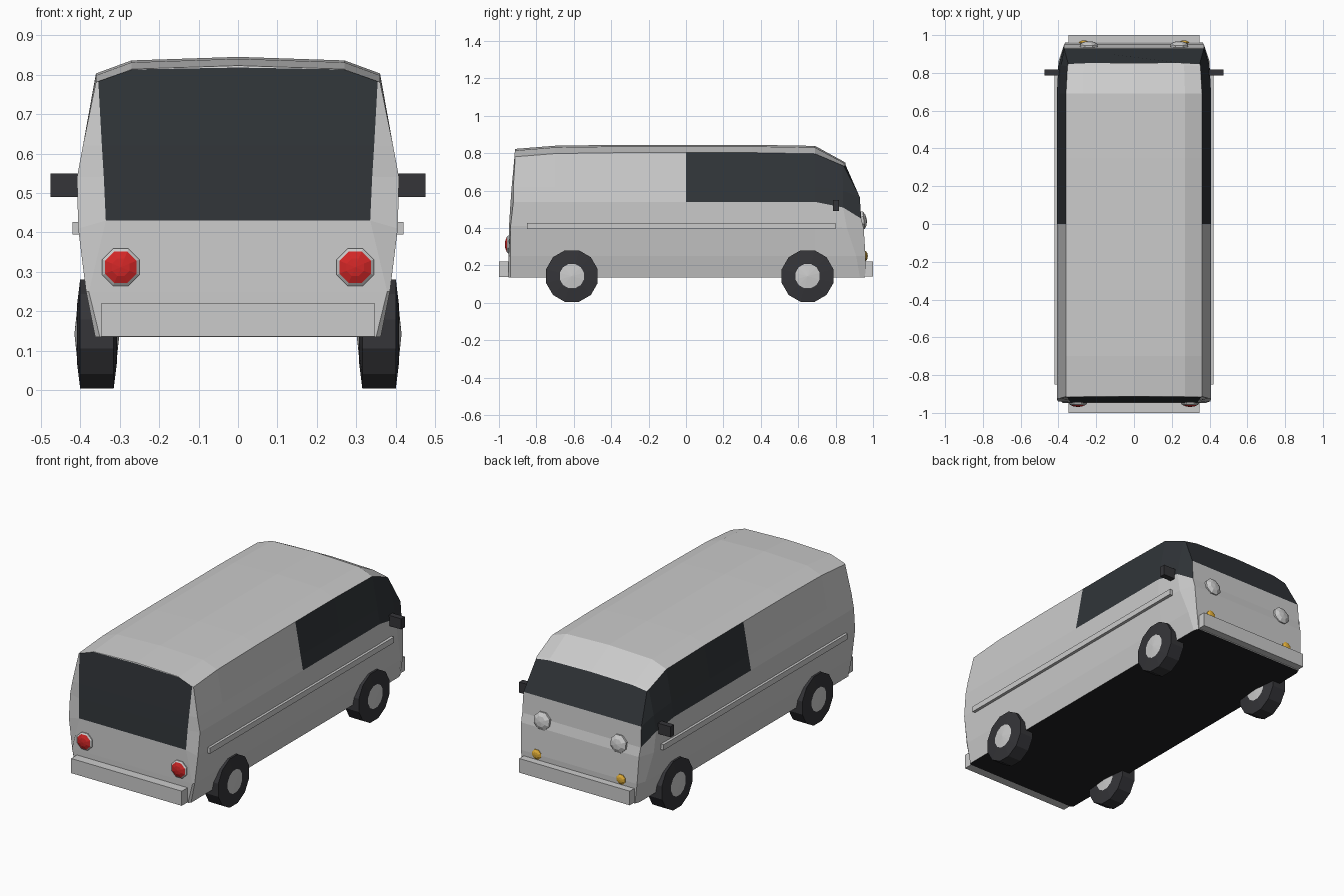
import bpy, bmesh, math
from mathutils import Matrix, Vector

if "Cube" in bpy.data.objects:
    bpy.data.objects.remove(bpy.data.objects["Cube"])


def mat(name, r, g, b):
    m = bpy.data.materials.new(name)
    m.diffuse_color = (r, g, b, 1)
    m.use_nodes = True
    m.node_tree.nodes["Principled BSDF"].inputs["Base Color"].default_value = m.diffuse_color
    return m


PAINT = mat("paint", .8, .8, .8)
GLASS = mat("glass", .03, .035, .04)
BLACK = mat("underside_black", .015, .015, .016)
RUBBER = mat("rubber", .035, .035, .04)
RED = mat("red_lens", .65, .02, .02)
AMBER = mat("amber_lens", .75, .42, .04)


def finish(bm, name, *mats):
    bmesh.ops.recalc_face_normals(bm, faces=bm.faces[:])
    me = bpy.data.meshes.new(name)
    bm.to_mesh(me)
    bm.free()
    for m in mats:
        me.materials.append(m)
    ob = bpy.data.objects.new(name, me)
    bpy.context.collection.objects.link(ob)
    return ob


def box(name, lo, hi, *mats):
    lo, hi = Vector(lo), Vector(hi)
    bm = bmesh.new()
    bmesh.ops.create_cube(bm, size=1)
    bmesh.ops.scale(bm, vec=hi - lo, verts=bm.verts)
    bmesh.ops.translate(bm, vec=(lo + hi) / 2, verts=bm.verts)
    return finish(bm, name, *mats)


def lathe(name, profile, sides, origin, axis, *mats):
    """Spin (radius, offset) pairs around an axis; zero radius closes to a point."""
    bm = bmesh.new()
    rings = []
    for r, h in profile:
        n = sides if r else 1
        rings.append([bm.verts.new((r * math.cos((i + .5) * math.tau / sides),
                                    r * math.sin((i + .5) * math.tau / sides), h))
                      for i in range(n)])
    for a, b in zip(rings, rings[1:]):
        for i in range(sides):
            j = (i + 1) % sides
            quad = [a[i % len(a)], a[j % len(a)], b[j % len(b)], b[i % len(b)]]
            bm.faces.new(list(dict.fromkeys(quad)))
    rot = Vector((0, 0, 1)).rotation_difference(Vector(axis)).to_matrix().to_4x4()
    bm.transform(Matrix.Translation(origin) @ rot)
    return finish(bm, name, *mats)


# Body half sections, from the sill up to the roof centre
side = [(.362, .135), (.385, .25), (.405, .41), (.408, .54),
        (.393, .62), (.36, .803), (.27, .836), (0, .845)]


def section(y, drop):
    return [(x, y, z - (drop if z > .7 else 0)) for x, z in side]


rear_cap = [(.35, -.948, .135), (.378, -.948, .25), (.335, -.945, .43), (.34, -.938, .54),
            (.345, -.932, .62), (.354, -.917, .783), (.268, -.915, .813), (0, -.914, .818)]
rear = [(x, y - (.025 if z < .5 else .01 if z < .7 else 0), z)
        for x, y, z in section(-.913, .022)]
cab = [(.36, .93, .135), (.383, .91, .25), (.40, .86, .40), (.40, .84, .51),
       (.386, .84, .60), (.352, .836, .735), (.265, .84, .75), (0, .842, .756)]
front_cap = [(.35, .958, .135), (.365, .96, .25), (.37, .95, .40), (.372, .937, .45),
             (.37, .929, .565), (.348, .847, .728), (.262, .851, .742), (0, .853, .748)]
stations = [rear_cap, rear, section(-.7, .005), section(-.35, 0), section(0, 0),
            section(.35, 0), section(.69, .006), cab, front_cap]

# Body shell, with glass assigned to the cab sides, windscreen and rear window
bm = bmesh.new()
rings = [[bm.verts.new(p) for p in s] +
         [bm.verts.new((-x, y, z)) for x, y, z in s[-2::-1]] for s in stations]
for s, (a, b) in enumerate(zip(rings, rings[1:])):
    for k in range(15):
        j = (k + 1) % 15
        f = bm.faces.new((a[k], a[j], b[j], b[k]))
        if k == 14:
            f.material_index = 2
        elif s >= 4 and min(k, 13 - k) in (3, 4):
            f.material_index = 1
for ring, first_glass in ((rings[0], 2), (rings[-1], 4)):
    for k in range(4):
        f = bm.faces.new((ring[k], ring[k + 1], ring[13 - k], ring[14 - k]))
        f.material_index = int(k >= first_glass)
    bm.faces.new(ring[4:11]).material_index = 1
finish(bm, "van_body", PAINT, GLASS, BLACK)

# Bumpers
box("rear_bumper", (-.347, -1, .137), (.347, -.94, .22))
box("front_bumper", (-.347, .935, .14), (.347, 1, .22))

for s, tag in ((-1, "left"), (1, "right")):
    # Side trim and door mirror
    box(tag + "_side_trim", (min(s * .39, s * .42), -.85, .395),
        (max(s * .39, s * .42), .80, .427))
    box(tag + "_mirror", (min(s * .39, s * .475), .785, .49),
        (max(s * .39, s * .475), .818, .55), RUBBER)
    # Wheels: tyre plus shallow conical hubs on both faces
    for end, y in (("rear", -.61), ("front", .65)):
        c = (s * .3575, y, .143)
        lathe(f"{end}_{tag}_tyre",
              [(0, -.04), (.072, -.051), (.143, -.0425), (.143, .0425), (.072, .051), (0, .04)],
              12, c, (s, 0, 0), RUBBER)
        lathe(f"{end}_{tag}_hub",
              [(0, -.057), (.07, -.050), (.07, .050), (0, .057)], 12, c, (s, 0, 0))
    # Tail lamps
    p = (s * .297, -.94, .312)
    lathe(tag + "_tail_lamp_ring", [(0, 0), (.051, 0), (.051, .012), (.043, .018), (0, .018)],
          8, p, (0, -1, 0))
    lathe(tag + "_tail_lamp", [(.043, .012), (.043, .018), (.024, .026), (0, .029)],
          8, p, (0, -1, 0), RED)
    # Headlamps and indicators
    lathe(tag + "_headlamp", [(0, 0), (.051, 0), (.051, .014), (.03, .026), (0, .03)],
          8, (s * .24, .937, .44), (0, 1, .12))
    lathe(tag + "_indicator", [(0, 0), (.029, 0), (.029, .01), (.016, .018), (0, .02)],
          8, (s * .265, .952, .25), (0, 1, 0), AMBER)
